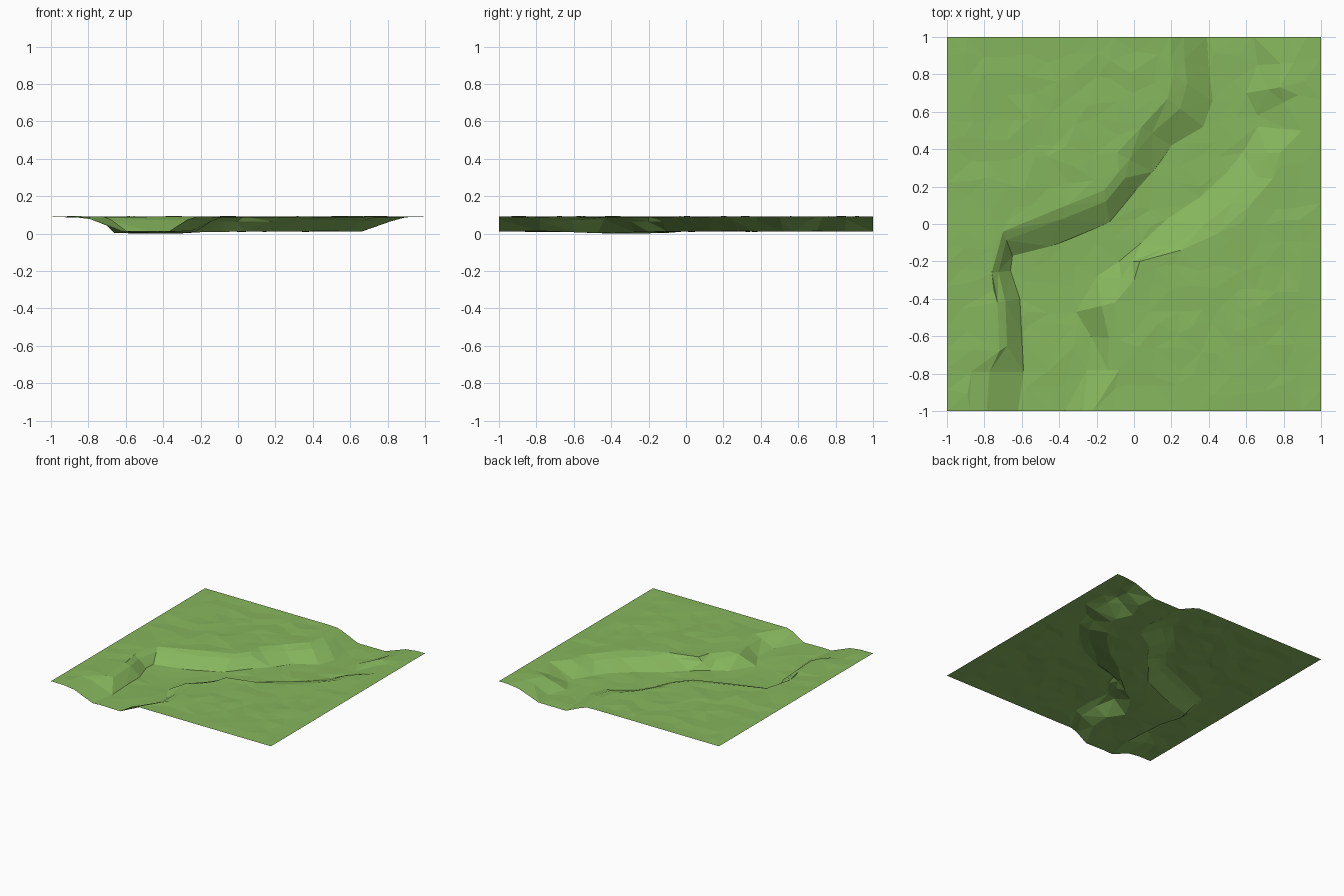
import bpy
import random
from math import exp
from mathutils import Vector
from mathutils.geometry import delaunay_2d_cdt

random.seed(4)
default = bpy.data.objects.get("Cube")
if default:
    bpy.data.objects.remove(default)

GROUND, SHOULDER, FLOOR = 0.1, 0.08, 0.022
STEP = 0.112

# Bank stations in hundredths: foot x, foot y, rim x, rim y (front to back)
left_bank = [
    (-62, -100, -88, -100), (-59, -79, -87, -79), (-60, -60, -72, -68),
    (-61, -40, -73, -42), (-66, -25, -76, -26), (-65, -17, -70, -4),
    (-45, -12, -36, 10), (-13, 1, -16, 18), (1, 18, -8, 28),
    (10, 28, -9, 38), (20, 42, 4, 52), (37, 52, 18, 67),
    (42, 66, 21, 80), (40, 83, 20, 90), (39, 100, 20, 100),
]
right_bank = [
    (-37, -100, -22, -100), (-25, -78, -8, -78), (-23, -60, -8, -62),
    (-31, -47, -10, -42), (-20, -28, 0, -30), (-8, -20, 3, -20),
    (4, -10, 25, -14), (18, 3, 45, -5), (35, 14, 62, 10),
    (50, 28, 74, 24), (58, 38, 78, 38), (66, 52, 90, 50),
    (66, 58, 88, 69), (60, 70, 78, 73), (66, 85, 85, 86),
    (64, 100, 92, 100),
]


def line(bank, t):
    """Polyline at fraction t of the way from foot to rim."""
    return [Vector((a, b)).lerp(Vector((c, d)), t) / 100 for a, b, c, d in bank]


def inside(p, poly):
    hit = False
    for a, b in zip(poly, poly[1:] + poly[:1]):
        if (a.y > p.y) != (b.y > p.y):
            if p.x < a.x + (p.y - a.y) * (b.x - a.x) / (b.y - a.y):
                hit = not hit
    return hit


def floor_height(p):
    """Channel bed, deepest at the bend."""
    dip = exp(-((p.x + 0.45) ** 2 + (p.y + 0.3) ** 2) * 12)
    return FLOOR - 0.012 * dip + random.uniform(-0.003, 0.003)


points, heights, edges = [], [], []


def add(p, z):
    points.append(p)
    heights.append(z)


# Break lines of both banks: foot, shoulder and rim
for bank in (left_bank, right_bank):
    for t in (0, 0.65, 1):
        start = len(points)
        for p in line(bank, t):
            if t == 0:
                z = floor_height(p)
            elif t == 1:
                z = GROUND + random.uniform(-0.003, 0.001)
            else:
                z = SHOULDER + random.uniform(-0.008, 0.008)
            add(p, z)
        edges += [(i, i + 1) for i in range(start, len(points) - 1)]
bank_points = list(points)

# Scattered points for the channel bed and the surrounding ground
foot_outline = line(left_bank, 0) + line(right_bank, 0)[::-1]
rim_outline = line(left_bank, 1) + line(right_bank, 1)[::-1]
count = round(2 / STEP)
for i in range(count + 1):
    for j in range(count + 1):
        p = Vector((2 * i / count - 1, 2 * j / count - 1))
        on_x, on_y = i in (0, count), j in (0, count)
        if not on_x:
            p.x += random.uniform(-0.3, 0.3) * STEP * (not on_y)
        if not on_y:
            p.y += random.uniform(-0.3, 0.3) * STEP * (not on_x)
        if min((p - q).length for q in bank_points) < STEP * 0.55:
            continue
        probe = p * 0.999
        if inside(probe, foot_outline):
            add(p, floor_height(p))
        elif not inside(probe, rim_outline):
            rough = 0 if on_x or on_y else random.uniform(-0.005, 0.003)
            add(p, GROUND + rough)

# Triangulate into one faceted sheet
verts, _, faces, origins, _, _ = delaunay_2d_cdt(points, edges, [], 0, 1e-5)
zs = [heights[o[0]] if o else SHOULDER for o in origins]
low = min(zs)
mesh = bpy.data.meshes.new("river_valley_terrain")
mesh.from_pydata([(v.x, v.y, z - low) for v, z in zip(verts, zs)], [], faces)
mesh.update()
terrain = bpy.data.objects.new("river_valley_terrain", mesh)
bpy.context.collection.objects.link(terrain)

# Grass colour
grass = bpy.data.materials.new("grass_green")
grass.use_nodes = True
colour = (0.24, 0.47, 0.11, 1)
grass.diffuse_color = colour
grass.node_tree.nodes["Principled BSDF"].inputs["Base Color"].default_value = colour
mesh.materials.append(grass)
